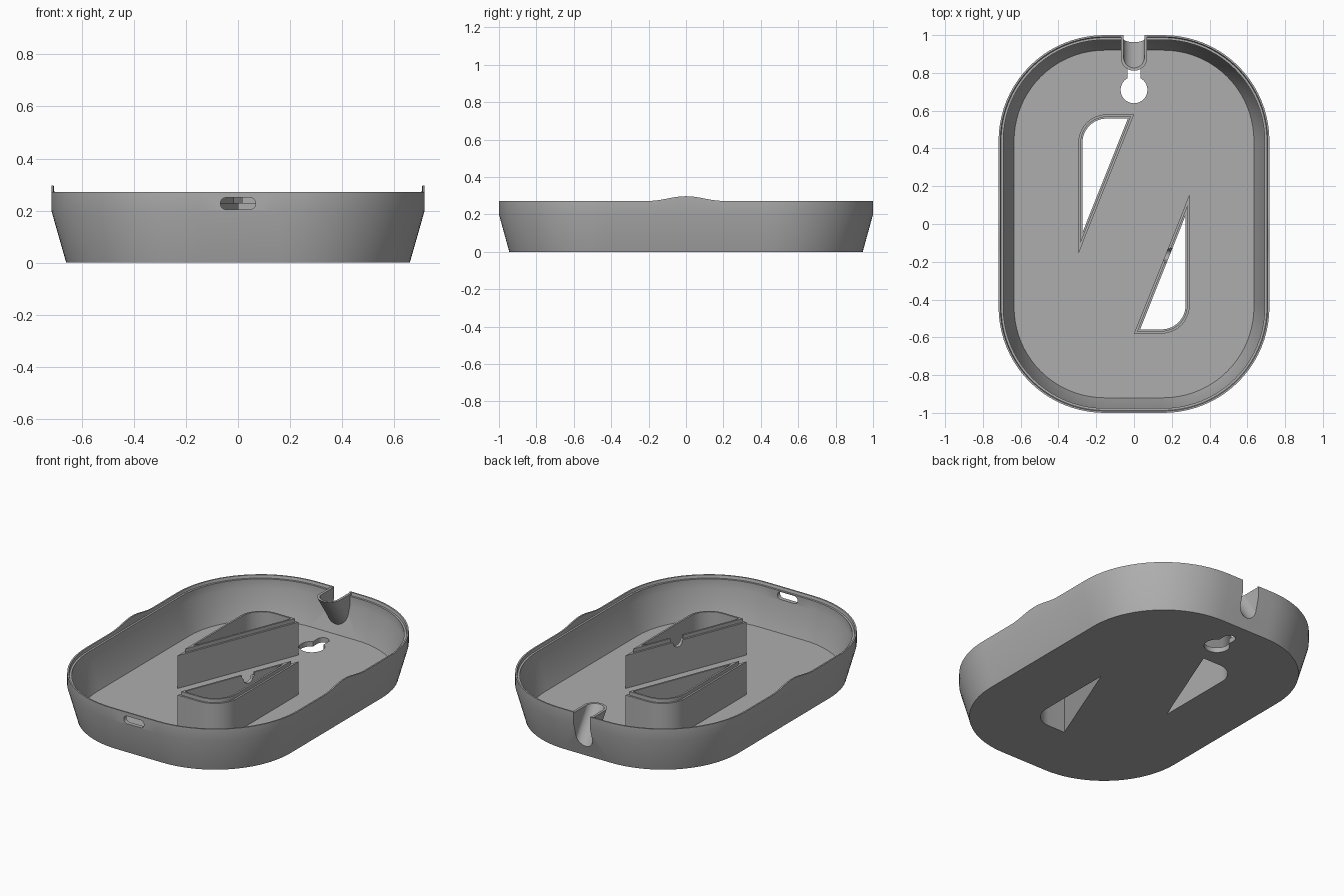
import bpy, bmesh
from math import cos, sin, pi
from mathutils import Vector

cube = bpy.data.objects.get("Cube")
if cube:
    bpy.data.objects.remove(cube, do_unlink=True)

grey = bpy.data.materials.new("mid_grey")
grey.use_nodes = True
grey.diffuse_color = (0.42, 0.42, 0.42, 1)
grey.node_tree.nodes["Principled BSDF"].inputs["Base Color"].default_value = grey.diffuse_color


def loft(name, rings):
    """Closed solid through matching rings of 3D points."""
    bm = bmesh.new()
    loops = [[bm.verts.new(p) for p in ring] for ring in rings]
    n = len(loops[0])
    for a, b in zip(loops, loops[1:]):
        for i in range(n):
            j = (i + 1) % n
            bm.faces.new((a[i], a[j], b[j], b[i]))
    bm.faces.new(loops[0][::-1])
    bm.faces.new(loops[-1])
    bmesh.ops.recalc_face_normals(bm, faces=bm.faces)
    mesh = bpy.data.meshes.new(name)
    bm.to_mesh(mesh)
    bm.free()
    mesh.materials.append(grey)
    obj = bpy.data.objects.new(name, mesh)
    bpy.context.collection.objects.link(obj)
    return obj


def at(points, z, dy=0):
    return [(x, y + dy, z) for x, y in points]


def arc(cx, cy, r, start, end, steps):
    return [(cx + r * cos(start + (end - start) * i / steps),
             cy + r * sin(start + (end - start) * i / steps)) for i in range(steps + 1)]


def boolean(obj, other, operation="DIFFERENCE"):
    mod = obj.modifiers.new("cut", "BOOLEAN")
    mod.operation, mod.object, mod.solver = operation, other, "EXACT"
    bpy.context.view_layer.objects.active = obj
    bpy.ops.object.modifier_apply(modifier=mod.name)


def outline(hx, hy, z, bump=0):
    """Rounded rectangle whose long sides can rise in a soft hump."""
    cx, cy = 0.155, 0.44
    rx, ry = hx - cx, hy - cy
    pts = []
    for q, (sx, sy) in enumerate(((1, 1), (-1, 1), (-1, -1), (1, -1))):
        pts += [(sx * cx + rx * x, sy * cy + ry * y)
                for x, y in arc(0, 0, 1, q * pi / 2, (q + 1) * pi / 2, 20)]
        if q in (0, 2):
            continue
        side = sx * hx
        pts += [(side, sy * (cy - 2 * cy * i / 44)) for i in range(1, 44)]
    return [(x, y, z + (bump * cos(pi * y / 0.4) ** 2 if abs(x) > 0.6 and abs(y) < 0.2 else 0))
            for x, y in pts]


# Tray shell with a thin outer lip and an inner ledge
tray = loft("tray", [
    outline(0.66, 0.945, 0), outline(0.717, 1.0, 0.2),
    outline(0.717, 1.0, 0.272, 0.025), outline(0.708, 0.991, 0.272, 0.025),
    outline(0.704, 0.987, 0.255), outline(0.692, 0.975, 0.255),
    outline(0.692, 0.975, 0.2), outline(0.635, 0.92, 0.03)])


# Two mirrored hollow posts with a raised inner lip
def post_profile(d, s):
    pts = [(-1.475 * d, 0.58 - d)]
    pts += arc(-0.145, 0.43, 0.15 - d, pi / 2, pi, 12)
    pts += [(-0.295 + d, -0.16 + 5.21 * d)]
    return [(s * x, s * y) for x, y in pts]


posts, cutters = [], []
for name, s in (("left_post", -1), ("right_post", 1)):
    outer, mid, inner = (post_profile(d, s) for d in (0, 0.011, 0.022))
    post = loft(name, [at(outer, 0.02), at(outer, 0.23), at(mid, 0.23), at(mid, 0.252)])
    hole = loft("post_hole", [at(inner, -0.1), at(inner, 0.5)])
    boolean(post, hole)
    boolean(tray, hole)
    posts.append(post)
    cutters.append(hole)

# Wire notch in the slanted wall of the left post
along, across = Vector((0.37, 0.93, 0)), Vector((0.93, -0.37, 0))
centre = Vector((0.166, -0.16, 0))
notch_shape = [(0.045, 0.3), (0.04, 0.235)] + arc(0, 0.225, 0.03, 0, -pi, 10) + [(-0.04, 0.235), (-0.045, 0.3)]
notch = loft("notch_cutter", [[centre + along * u + across * d + Vector((0, 0, z)) for u, z in notch_shape]
                              for d in (-0.05, 0.05)])
boolean(posts[0], notch)
cutters.append(notch)

# Keyhole in the floor for hanging
key = arc(0, 0.71, 0.071, pi * 0.665, pi * 2.335, 32) + arc(0, 0.815, 0.035, 0, pi, 12)
keyhole = loft("keyhole_cutter", [at(key, -0.1), at(key, 0.1)])

# Slot in the front wall
capsule = arc(0.045, 0.227, 0.023, -pi / 2, pi / 2, 12) + arc(-0.045, 0.227, 0.023, pi / 2, pi * 1.5, 12)
slot = loft("slot_cutter", [[(x, y, z) for x, z in capsule] for y in (-1.1, -0.9)])


# Leaning U-shaped cable channel through the back wall
def channel_solid(name, r, low, high):
    shape = arc(0, 0.88, r, pi, 2 * pi, 24) + [(r, 1.3), (-r, 1.3)]
    return loft(name, [at(shape, z, (0.27 - z) * 0.675) for z in (low, high)])


channel = channel_solid("cable_channel", 0.07, 0.01, 0.268)
hull = loft("hull_helper", [outline(0.65, 0.938, 0), outline(0.71, 0.994, 0.2), outline(0.71, 0.994, 0.4)])
boolean(channel, hull, "INTERSECT")
channel_cut = channel_solid("channel_cutter", 0.055, -0.05, 0.4)
boolean(channel, channel_cut)

for cutter in (keyhole, slot, channel_cut):
    boolean(tray, cutter)
cutters += [keyhole, slot, channel_cut, hull]

# Remove helpers and shade
for cutter in cutters:
    bpy.data.objects.remove(cutter, do_unlink=True)
for obj in [tray, channel] + posts:
    bpy.ops.object.select_all(action="DESELECT")
    obj.select_set(True)
    bpy.context.view_layer.objects.active = obj
    bpy.ops.object.shade_smooth_by_angle(angle=0.45)
